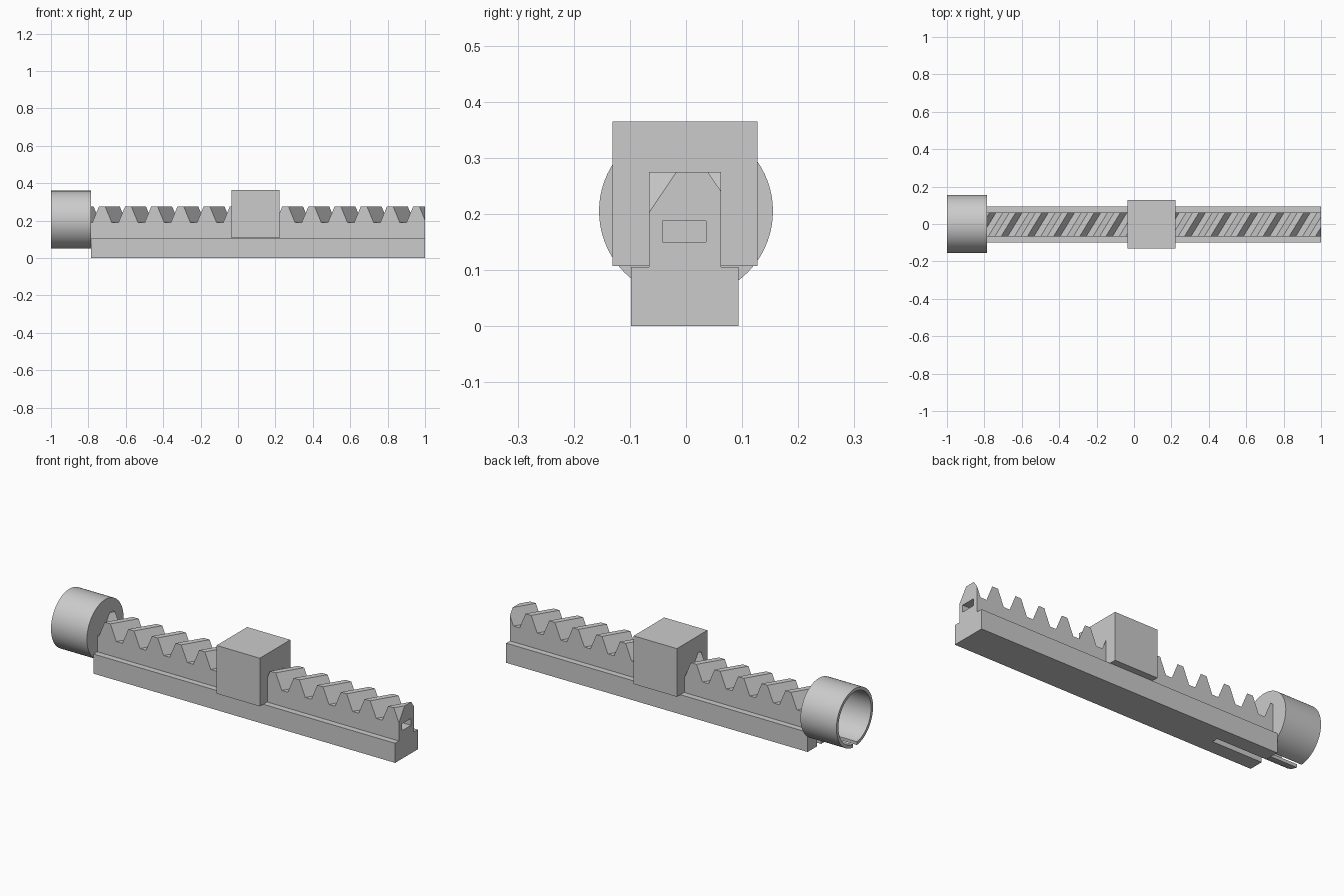
import bpy, bmesh, math

if "Cube" in bpy.data.objects:
    bpy.data.objects.remove(bpy.data.objects["Cube"])

YC = -0.002                      # centre line of the rail
X0, X1 = -0.787, 1.0             # rail ends


def mesh_object(name, bm):
    bmesh.ops.recalc_face_normals(bm, faces=bm.faces)
    me = bpy.data.meshes.new(name)
    bm.to_mesh(me)
    bm.free()
    ob = bpy.data.objects.new(name, me)
    bpy.context.collection.objects.link(ob)
    return ob


def hexa(bm, corners):
    """Six-sided solid from a bottom-to-top loop at one end and its twin."""
    a = [bm.verts.new(c) for c in corners[:4]]
    b = [bm.verts.new(c) for c in corners[4:]]
    bm.faces.new(a)
    bm.faces.new(b[::-1])
    for i in range(4):
        j = (i + 1) % 4
        bm.faces.new((a[j], a[i], b[i], b[j]))


def box(name, x, y, z):
    bm = bmesh.new()
    loop = [(x[0], z[0]), (x[1], z[0]), (x[1], z[1]), (x[0], z[1])]
    hexa(bm, [(px, py, pz) for py in y for px, pz in loop])
    return mesh_object(name, bm)


def tube(name, r, x, z):
    bpy.ops.mesh.primitive_cylinder_add(
        vertices=72, radius=r, depth=x[1] - x[0],
        location=((x[0] + x[1]) / 2, 0, z), rotation=(0, math.pi / 2, 0))
    ob = bpy.context.object
    ob.name = name
    bpy.ops.object.transform_apply(location=True, rotation=True, scale=True)
    return ob


def cut(ob, cutter, remove=True):
    cutter.hide_render = True
    bpy.context.view_layer.objects.active = ob
    mod = ob.modifiers.new("cut", 'BOOLEAN')
    mod.operation = 'DIFFERENCE'
    mod.solver = 'EXACT'
    mod.object = cutter
    bpy.ops.object.modifier_apply(modifier=mod.name)
    if remove:
        bpy.data.objects.remove(cutter)


# rail base and the narrower rack on it
base = box("rail_base", (X0, X1), (YC - 0.096, YC + 0.096), (0, 0.105))
rack = box("tooth_rack", (X0, X1), (YC - 0.064, YC + 0.064), (0.104, 0.275))

# slanted trapezoid gaps between the teeth
PITCH, SLANT, FIRST = 0.14, 0.61, -0.657
DEPTH, HALF_TOP, HALF_BOTTOM = 0.085, 0.053, 0.018
bm = bmesh.new()
over = 0.015                     # how far the cutter rises above the teeth
wide = HALF_TOP + over * (HALF_TOP - HALF_BOTTOM) / DEPTH
z_low, z_high = 0.275 - DEPTH, 0.275 + over
for i in range(-1, 13):
    pts = []
    for y in (-0.1, 0.1):
        c = FIRST + i * PITCH + (y + 0.066) * SLANT
        pts += [(c - HALF_BOTTOM, y, z_low), (c + HALF_BOTTOM, y, z_low),
                (c + wide, y, z_high), (c - wide, y, z_high)]
    hexa(bm, pts)
cut(rack, mesh_object("tooth_gap_cutter", bm))

# rectangular socket in the far end
cut(rack, box("socket_cutter", (0.8, 1.1), (YC - 0.04, YC + 0.038), (0.15, 0.187)))

# end cup, open towards -x
cup = tube("end_cup", 0.155, (-1.0, X0), 0.205)
cut(cup, tube("cup_bore_cutter", 0.138, (-1.1, -0.808), 0.205))

# narrow slot under the rail that also splits the cup
slot = box("slot_cutter", (-1.1, -0.49), (YC - 0.017, YC + 0.017), (-0.05, 0.09))
cut(base, slot, remove=False)
cut(cup, slot)

bpy.ops.object.select_all(action='DESELECT')
cup.select_set(True)
bpy.context.view_layer.objects.active = cup
bpy.ops.object.shade_smooth_by_angle(angle=math.radians(30))

# sliding block sitting over the rack
box("slider_block", (-0.035, 0.221), (YC - 0.129, YC + 0.129), (0.107, 0.365))
